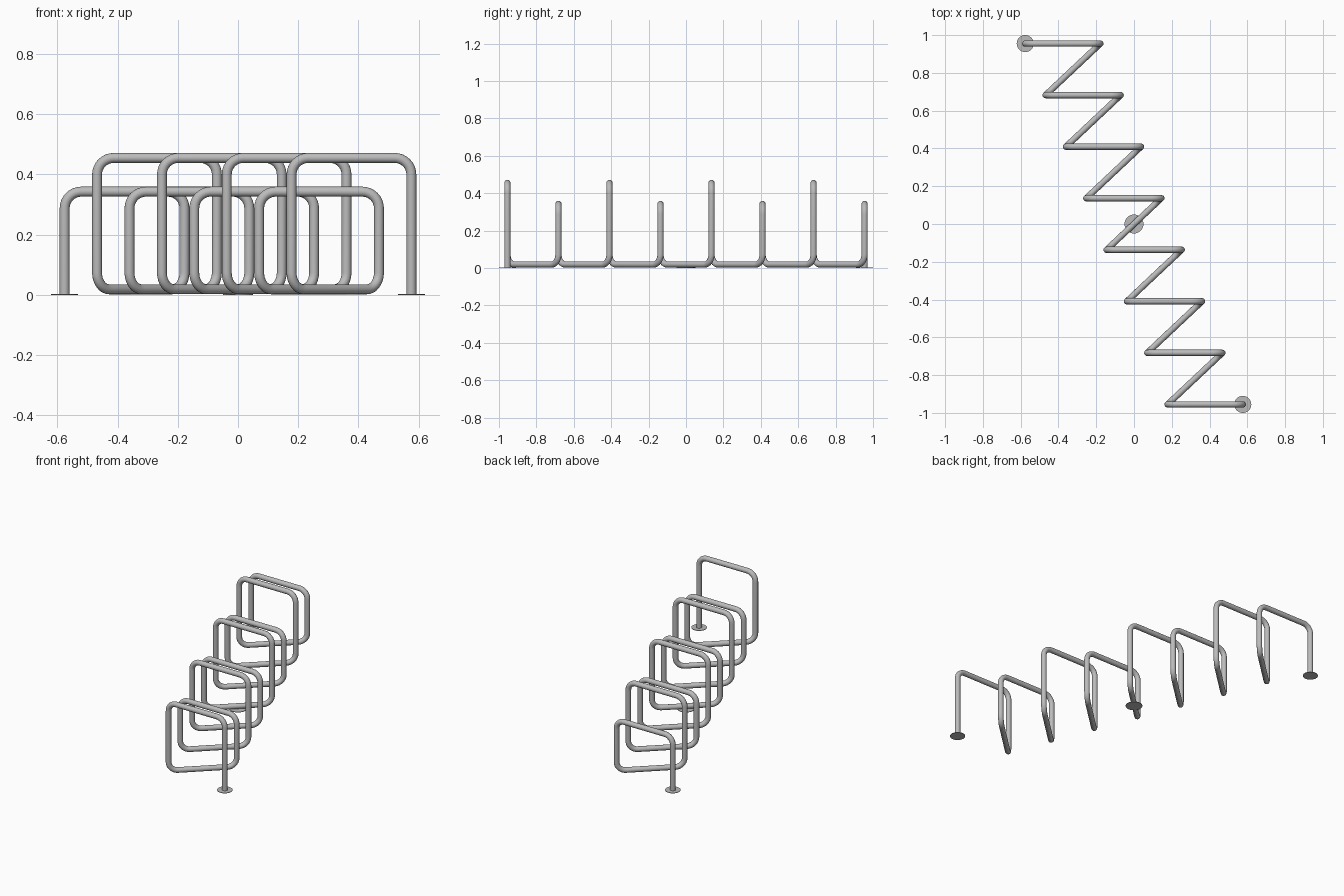
import bpy, math
from mathutils import Vector

if "Cube" in bpy.data.objects:
    bpy.data.objects.remove(bpy.data.objects["Cube"])

R = 0.0165          # tube radius
BEND = 0.055        # bend radius on the centre line
N = 8               # number of hoops
WIDTH = 0.398

steel = bpy.data.materials.new("galvanised grey")
steel.diffuse_color = (0.5, 0.5, 0.5, 1)
steel.use_nodes = True
steel.node_tree.nodes["Principled BSDF"].inputs["Base Color"].default_value = steel.diffuse_color


def rounded(points, radius, steps=8):
    """Replace each inner corner of a polyline with a circular arc."""
    out = [points[0]]
    for a, b, c in zip(points, points[1:], points[2:]):
        u, v = (a - b).normalized(), (c - b).normalized()
        half = u.angle(v) / 2
        centre = b + (u + v).normalized() * (radius / math.sin(half))
        p = b + u * (radius / math.tan(half)) - centre
        q = b + v * (radius / math.tan(half)) - centre
        ang = p.angle(q)
        for i in range(steps + 1):
            t = i / steps
            out.append(centre + (p * math.sin((1 - t) * ang) + q * math.sin(t * ang)) / math.sin(ang))
    out.append(points[-1])
    return out


# zigzag path: alternating low and tall hoops joined by diagonal ground runs
corners = []
for i in range(N):
    f = i / (N - 1)
    x = -0.576 + f * 0.754
    y = 0.955 - f * 1.91
    top = 0.343 if i % 2 == 0 else 0.455
    z0 = 0 if i == 0 else R + 0.002
    z1 = 0 if i == N - 1 else R + 0.002
    corners += [Vector((x, y, z0)), Vector((x, y, top)),
                Vector((x + WIDTH, y, top)), Vector((x + WIDTH, y, z1))]

path = rounded(corners, BEND)
curve = bpy.data.curves.new("bent_tube", 'CURVE')
curve.dimensions = '3D'
curve.bevel_depth = R
curve.bevel_resolution = 6
curve.use_fill_caps = True
spline = curve.splines.new('POLY')
spline.points.add(len(path) - 1)
for pt, co in zip(spline.points, path):
    pt.co = (*co, 1)
spline.use_smooth = True
tube = bpy.data.objects.new("bent_tube", curve)
bpy.context.collection.objects.link(tube)
curve.materials.append(steel)
bpy.context.view_layer.objects.active = tube
tube.select_set(True)
bpy.ops.object.convert(target='MESH')
bpy.ops.object.shade_smooth_by_angle(angle=math.radians(40))

# flat foot plates at both ends and under the middle diagonal
for name, x, y in (("back_foot", -0.576, 0.955), ("middle_foot", 0, 0),
                   ("front_foot", 0.576, -0.955)):
    bpy.ops.mesh.primitive_cylinder_add(vertices=40, radius=0.045 if x else 0.05,
                                        depth=0.003, location=(x, y, 0.0015))
    foot = bpy.context.object
    foot.name = name
    foot.data.materials.append(steel)
    bpy.ops.object.shade_smooth_by_angle(angle=math.radians(40))
